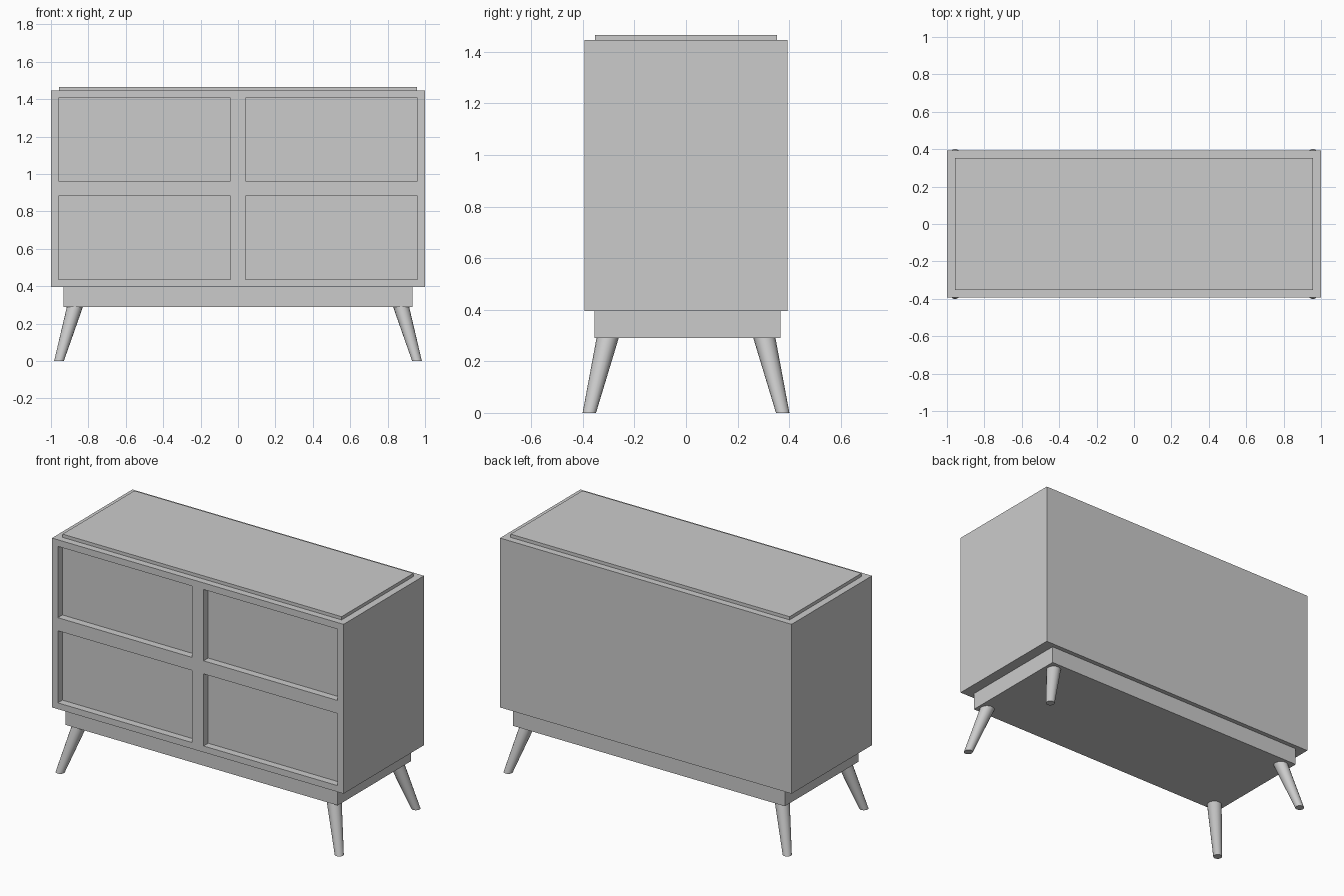
import bpy
import bmesh
from mathutils import Vector

cube = bpy.data.objects.get("Cube")
if cube:
    bpy.data.objects.remove(cube, do_unlink=True)

# One plain grey for the whole piece
grey = bpy.data.materials.new("plain_grey")
grey.use_nodes = True
COLOUR = (0.6, 0.6, 0.6, 1)
grey.diffuse_color = COLOUR
bsdf = next(n for n in grey.node_tree.nodes if n.type == "BSDF_PRINCIPLED")
bsdf.inputs["Base Color"].default_value = COLOUR


def finish(bm, name):
    mesh = bpy.data.meshes.new(name)
    bmesh.ops.recalc_face_normals(bm, faces=bm.faces)
    bm.to_mesh(mesh)
    bm.free()
    mesh.materials.append(grey)
    obj = bpy.data.objects.new(name, mesh)
    bpy.context.collection.objects.link(obj)
    return obj


def box_mesh(low, high):
    low, high = Vector(low), Vector(high)
    bm = bmesh.new()
    bmesh.ops.create_cube(bm, size=1)
    bmesh.ops.scale(bm, vec=high - low, verts=bm.verts)
    bmesh.ops.translate(bm, vec=(low + high) / 2, verts=bm.verts)
    return bm


# Cabinet body: the front is cut into a grid, then four bays are sunk
BAYS_X = [(-0.96, -0.04), (0.04, 0.96)]
BAYS_Z = [(0.435, 0.882), (0.963, 1.405)]
body = box_mesh((-1, -0.394, 0.396), (1, 0.394, 1.446))


def front_faces():
    body.normal_update()
    return [f for f in body.faces if f.normal.y < -0.9]


def cut_front(point, normal):
    faces = front_faces()
    edges = {e for f in faces for e in f.edges}
    verts = {v for f in faces for v in f.verts}
    bmesh.ops.bisect_plane(body, geom=[*faces, *edges, *verts],
                           plane_co=point, plane_no=normal)


for bay in BAYS_X:
    for x in bay:
        cut_front((x, 0, 0), (1, 0, 0))
for bay in BAYS_Z:
    for z in bay:
        cut_front((0, 0, z), (0, 0, 1))


def in_bay(face):
    c = face.calc_center_median()
    return (any(a < c.x < b for a, b in BAYS_X)
            and any(a < c.z < b for a, b in BAYS_Z))


bays = [f for f in front_faces() if in_bay(f)]
bmesh.ops.inset_individual(body, faces=bays, thickness=0, depth=-0.045)
finish(body, "cabinet_body")

# Raised top panel and recessed plinth
finish(box_mesh((-0.957, -0.352, 1.446), (0.957, 0.352, 1.466)), "top_panel")
finish(box_mesh((-0.934, -0.354, 0.29), (0.932, 0.366, 0.396)), "plinth")


# Splayed tapered legs with level ends
def add_leg(name, sx, sy):
    bm = bmesh.new()
    foot = Vector((0.957 * sx, 0.375 * sy, 0))
    head = Vector((0.872 * sx, 0.304 * sy, 0.29))
    bmesh.ops.create_cone(bm, cap_ends=True, segments=16, radius1=0.026,
                          radius2=0.043, depth=1)
    for v in bm.verts:
        end = foot if v.co.z < 0 else head
        v.co = Vector((v.co.x, v.co.y, 0)) + end
    obj = finish(bm, name)
    bpy.ops.object.select_all(action="DESELECT")
    obj.select_set(True)
    bpy.context.view_layer.objects.active = obj
    bpy.ops.object.shade_smooth_by_angle()


for side, sx in (("left", 1), ("right", -1)):
    for place, sy in (("front", -1), ("back", 1)):
        add_leg(f"{place}_{side}_leg", sx, sy)
